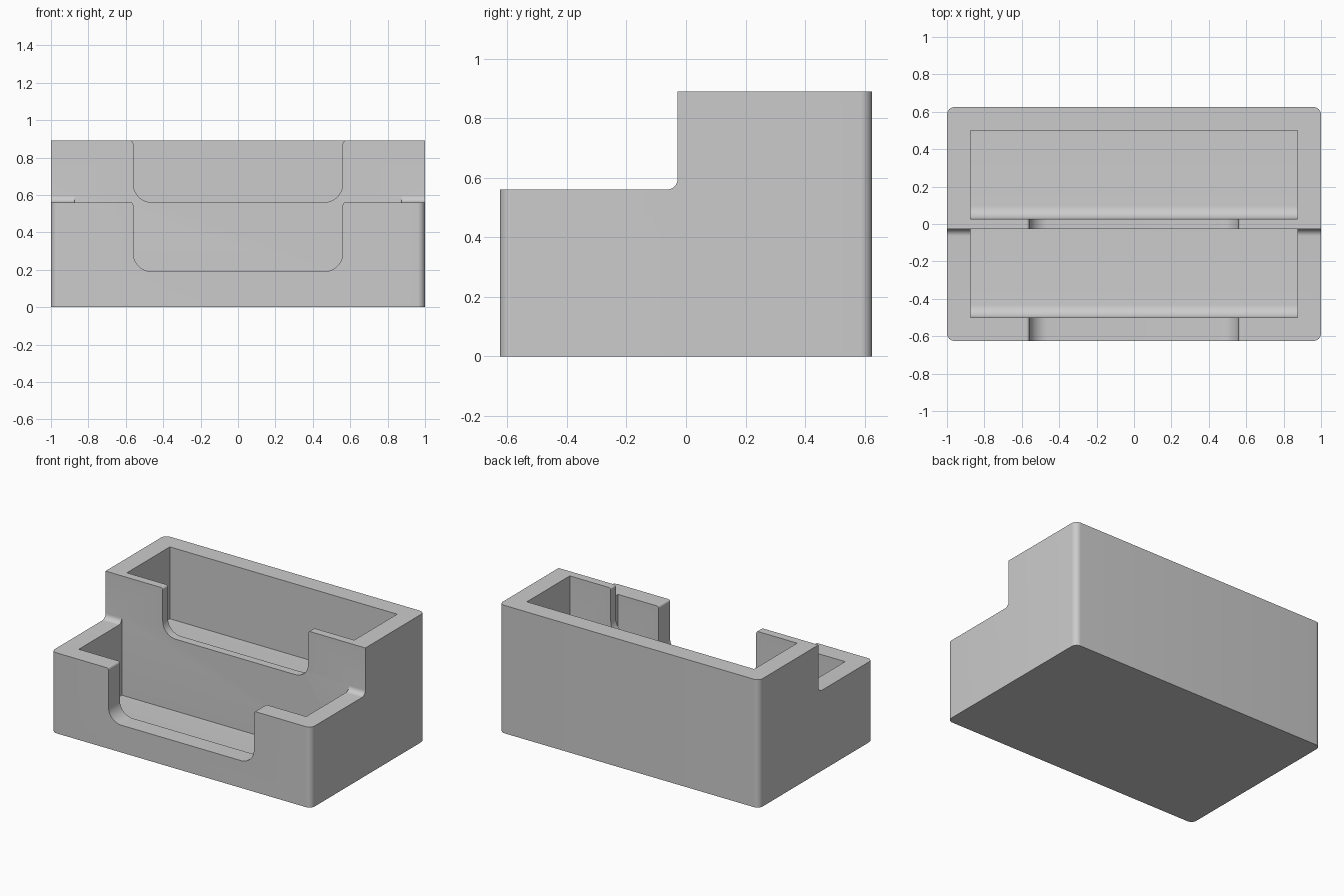
import bpy
import bmesh
from mathutils import Vector

if "Cube" in bpy.data.objects:
    bpy.data.objects.remove(bpy.data.objects["Cube"])

# Main sizes
HALF_X, HALF_Y, TOP, STEP = 1.0, 0.625, 0.89, 0.56
POCKET_X, POCKET_Y, RIB = 0.875, 0.5, 0.028
NOTCH_X, ABOVE = 0.56, 1.2

grey = bpy.data.materials.new("plain grey")
grey.use_nodes = True
colour = (0.6, 0.6, 0.6, 1)
grey.diffuse_color = colour
grey.node_tree.nodes["Principled BSDF"].inputs["Base Color"].default_value = colour


def rounded(corners, steps=10):
    """Outline from (u, v, radius) corners, each right-angle corner filleted."""
    outline = []
    for i, (u, v, r) in enumerate(corners):
        p = Vector((u, v))
        if r == 0:
            outline.append(p)
            continue
        before = (Vector(corners[i - 1][:2]) - p).normalized()
        after = (Vector(corners[(i + 1) % len(corners)][:2]) - p).normalized()
        centre = p + (before + after) * r
        for k in range(steps + 1):
            blend = (-after).slerp(-before, k / steps)
            outline.append(centre + blend * r)
    return outline


def prism(name, corners, axis, start, end):
    """Extrude a rounded outline along one axis."""
    place = {"x": lambda p: (start, p.x, p.y),
             "y": lambda p: (p.x, start, p.y),
             "z": lambda p: (p.x, p.y, start)}[axis]
    bm = bmesh.new()
    face = bm.faces.new([bm.verts.new(place(p)) for p in rounded(corners)])
    out = bmesh.ops.extrude_face_region(bm, geom=[face])
    move = Vector([end - start if a == axis else 0 for a in "xyz"])
    verts = [g for g in out["geom"] if isinstance(g, bmesh.types.BMVert)]
    bmesh.ops.translate(bm, verts=verts, vec=move)
    bmesh.ops.recalc_face_normals(bm, faces=bm.faces)
    mesh = bpy.data.meshes.new(name)
    bm.to_mesh(mesh)
    bm.free()
    mesh.materials.append(grey)
    obj = bpy.data.objects.new(name, mesh)
    bpy.context.collection.objects.link(obj)
    return obj


def pocket(name, front, back, floor):
    """Open-topped pocket with a scooped front floor edge."""
    outline = [(front, floor, 0.07), (back, floor, 0), (back, ABOVE, 0), (front, ABOVE, 0)]
    return prism(name, outline, "x", -POCKET_X, POCKET_X)


def notch(name, front, back, bottom, top):
    """Front opening with round lower corners and softened lips."""
    x, wide, lip = NOTCH_X, NOTCH_X + 0.05, 0.015
    outline = [(-x, bottom, 0.1), (x, bottom, 0.1), (x, top, lip), (wide, top, 0),
               (wide, ABOVE, 0), (-wide, ABOVE, 0), (-wide, top, 0), (-x, top, lip)]
    return prism(name, outline, "y", front, back)


# Solid block with rounded upright corners
corner = 0.04
body = prism("two_tier_holder",
             [(-HALF_X, -HALF_Y, corner), (HALF_X, -HALF_Y, corner),
              (HALF_X, HALF_Y, corner), (-HALF_X, HALF_Y, corner)], "z", 0, TOP)

# Step, pockets and finger notches
cutters = [
    prism("step_cutter", [(-1, STEP, 0), (-RIB, STEP, 0.036), (-RIB, ABOVE, 0), (-1, ABOVE, 0)],
          "x", -1.2, 1.2),
    pocket("front_pocket_cutter", -POCKET_Y, -RIB, 0.06),
    pocket("back_pocket_cutter", RIB, POCKET_Y, 0.39),
    notch("front_notch_cutter", -0.8, -0.4, 0.19, STEP),
    notch("back_notch_cutter", -0.1, 0.1, STEP, TOP),
]
bpy.context.view_layer.objects.active = body
for cutter in cutters:
    cutter.hide_render = True
    mod = body.modifiers.new(cutter.name, "BOOLEAN")
    mod.operation = "DIFFERENCE"
    mod.solver = "EXACT"
    mod.object = cutter
    bpy.ops.object.modifier_apply(modifier=mod.name)
    bpy.data.objects.remove(cutter)

# Smooth the fillets and keep the hard edges
for obj in bpy.context.selected_objects:
    obj.select_set(False)
body.select_set(True)
bpy.ops.object.shade_smooth_by_angle(angle=0.5)
